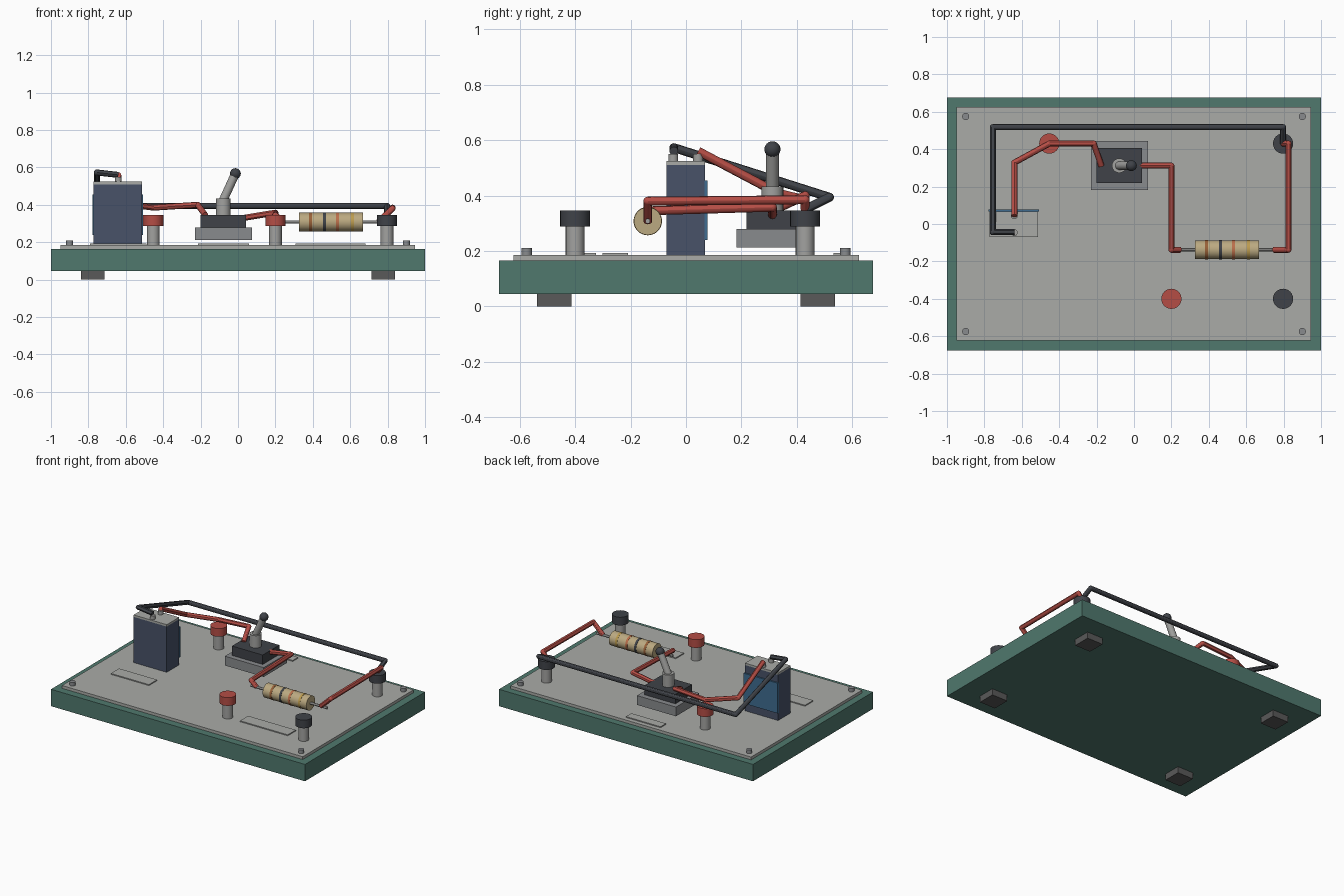
import bpy, bmesh
from mathutils import Vector, Matrix

if "Cube" in bpy.data.objects:
    bpy.data.objects.remove(bpy.data.objects["Cube"])


def mat(name, rgb):
    m = bpy.data.materials.new(name)
    m.diffuse_color = (*rgb, 1)
    m.use_nodes = True
    m.node_tree.nodes["Principled BSDF"].inputs["Base Color"].default_value = m.diffuse_color
    return m


TEAL = mat("teal", (0.08, 0.19, 0.155))
PANEL = mat("panel_grey", (0.40, 0.41, 0.39))
RED = mat("red", (0.46, 0.075, 0.06))
DARK = mat("dark", (0.05, 0.055, 0.065))
RUBBER = mat("rubber", (0.10, 0.10, 0.10))
METAL = mat("metal", (0.36, 0.36, 0.35))
MID = mat("mid_grey", (0.25, 0.26, 0.27))
NAVY = mat("navy", (0.065, 0.085, 0.14))
BLUE = mat("blue", (0.05, 0.15, 0.28))
TAN = mat("tan", (0.50, 0.40, 0.22))
BROWN = mat("brown", (0.32, 0.12, 0.04))
ORANGE = mat("orange", (0.50, 0.16, 0.07))
GOLD = mat("gold", (0.50, 0.33, 0.08))


def finish(name, bm, material, smooth=False):
    me = bpy.data.meshes.new(name)
    bm.to_mesh(me)
    bm.free()
    ob = bpy.data.objects.new(name, me)
    bpy.context.collection.objects.link(ob)
    me.materials.append(material)
    if smooth:
        bpy.ops.object.select_all(action='DESELECT')
        ob.select_set(True)
        bpy.context.view_layer.objects.active = ob
        bpy.ops.object.shade_smooth_by_angle()
    return ob


def box(name, x0, x1, y0, y1, z0, z1, material):
    bm = bmesh.new()
    centre = Vector((x0 + x1, y0 + y1, z0 + z1)) / 2
    bmesh.ops.create_cube(bm, size=1, matrix=Matrix.Translation(centre)
                          @ Matrix.Diagonal((x1 - x0, y1 - y0, z1 - z0, 1)))
    return finish(name, bm, material)


def add_rod(bm, a, b, r, n):
    a, b = Vector(a), Vector(b)
    d = b - a
    rot = d.to_track_quat('Z', 'Y').to_matrix().to_4x4()
    bmesh.ops.create_cone(bm, cap_ends=True, segments=n, radius1=r, radius2=r,
                          depth=d.length, matrix=Matrix.Translation((a + b) / 2) @ rot)


def rod(name, a, b, r, material, n=24):
    bm = bmesh.new()
    add_rod(bm, a, b, r, n)
    return finish(name, bm, material, True)


def wire(name, pts, material, r=0.016):
    bm = bmesh.new()
    for a, b in zip(pts, pts[1:]):
        add_rod(bm, a, b, r, 12)
    for p in pts[1:-1]:
        bmesh.ops.create_uvsphere(bm, u_segments=12, v_segments=8, radius=r,
                                  matrix=Matrix.Translation(p))
    return finish(name, bm, material, True)


# base board, feet, top panel and screws
box("base_board", -1, 1, -0.675, 0.675, 0.045, 0.165, TEAL)
box("top_panel", -0.95, 0.945, -0.622, 0.625, 0.165, 0.185, PANEL)
for sx in (-1, 1):
    for sy in (-1, 1):
        x, y = sx * 0.777, sy * 0.475
        box("foot", x - 0.062, x + 0.062, y - 0.062, y + 0.062, 0, 0.045, RUBBER)
        rod("panel_screw", (sx * 0.9, sy * 0.575, 0.185),
            (sx * 0.9, sy * 0.575, 0.21), 0.019, MID, 16)

# blank label plates
for x0, x1, y0, y1 in ((-0.79, -0.49, -0.302, -0.21), (-0.215, 0.058, 0.532, 0.593),
                       (0.308, 0.683, -0.416, -0.325)):
    box("label_plate", x0, x1, y0, y1, 0.184, 0.192, PANEL)

# binding posts
for x, y, m in ((-0.453, 0.43, RED), (0.2, -0.4, RED), (0.797, 0.43, DARK), (0.797, -0.4, DARK)):
    rod("post_stem", (x, y, 0.185), (x, y, 0.29), 0.034, METAL)
    rod("post_cap", (x, y, 0.288), (x, y, 0.346), 0.054, m)

# battery
box("battery_body", -0.773, -0.512, -0.07, 0.068, 0.185, 0.51, NAVY)
box("battery_cap", -0.773, -0.512, -0.07, 0.068, 0.51, 0.524, PANEL)
box("battery_label", -0.777, -0.507, 0.066, 0.078, 0.24, 0.455, BLUE)
for y in (-0.046, 0.044):
    rod("battery_terminal", (-0.64, y, 0.522), (-0.64, y, 0.55), 0.018, METAL, 16)

# toggle switch
box("switch_base", -0.231, 0.075, 0.182, 0.443, 0.213, 0.279, MID)
box("switch_body", -0.2, 0.042, 0.218, 0.405, 0.279, 0.346, DARK)
rod("switch_bushing", (-0.079, 0.312, 0.345), (-0.079, 0.312, 0.433), 0.039, METAL)
rod("switch_lever", (-0.079, 0.312, 0.425), (-0.014, 0.312, 0.567), 0.023, METAL)
bm = bmesh.new()
bmesh.ops.create_uvsphere(bm, u_segments=20, v_segments=12, radius=0.029,
                          matrix=Matrix.Translation((-0.014, 0.312, 0.567)))
finish("switch_knob", bm, DARK, True)

# resistor
RY, RZ = -0.138, 0.308
rod("resistor_leads", (0.2, RY, RZ), (0.8, RY, RZ), 0.009, METAL, 12)
rod("resistor_body", (0.325, RY, RZ), (0.669, RY, RZ), 0.05, TAN, 28)
for x, m in ((0.388, BROWN), (0.462, DARK), (0.532, ORANGE), (0.612, GOLD)):
    rod("resistor_band", (x - 0.008, RY, RZ), (x + 0.008, RY, RZ), 0.0515, m, 28)

# wires
wire("return_wire", [(-0.64, -0.044, 0.56), (-0.755, -0.044, 0.573), (-0.755, 0.518, 0.394),
                     (0.797, 0.518, 0.394), (0.797, 0.43, 0.35)], DARK)
wire("battery_to_switch_wire", [(-0.64, 0.044, 0.56), (-0.64, 0.328, 0.41), (-0.453, 0.43, 0.385),
                                (-0.215, 0.43, 0.40), (-0.175, 0.312, 0.345)], RED)
wire("switch_to_resistor_wire", [(0.03, 0.312, 0.33), (0.2, 0.312, 0.358), (0.2, RY, 0.345),
                                 (0.245, RY, RZ)], RED)
wire("resistor_to_post_wire", [(0.75, RY, RZ), (0.826, RY, 0.38), (0.826, 0.43, 0.385),
                               (0.797, 0.43, 0.35)], RED)
